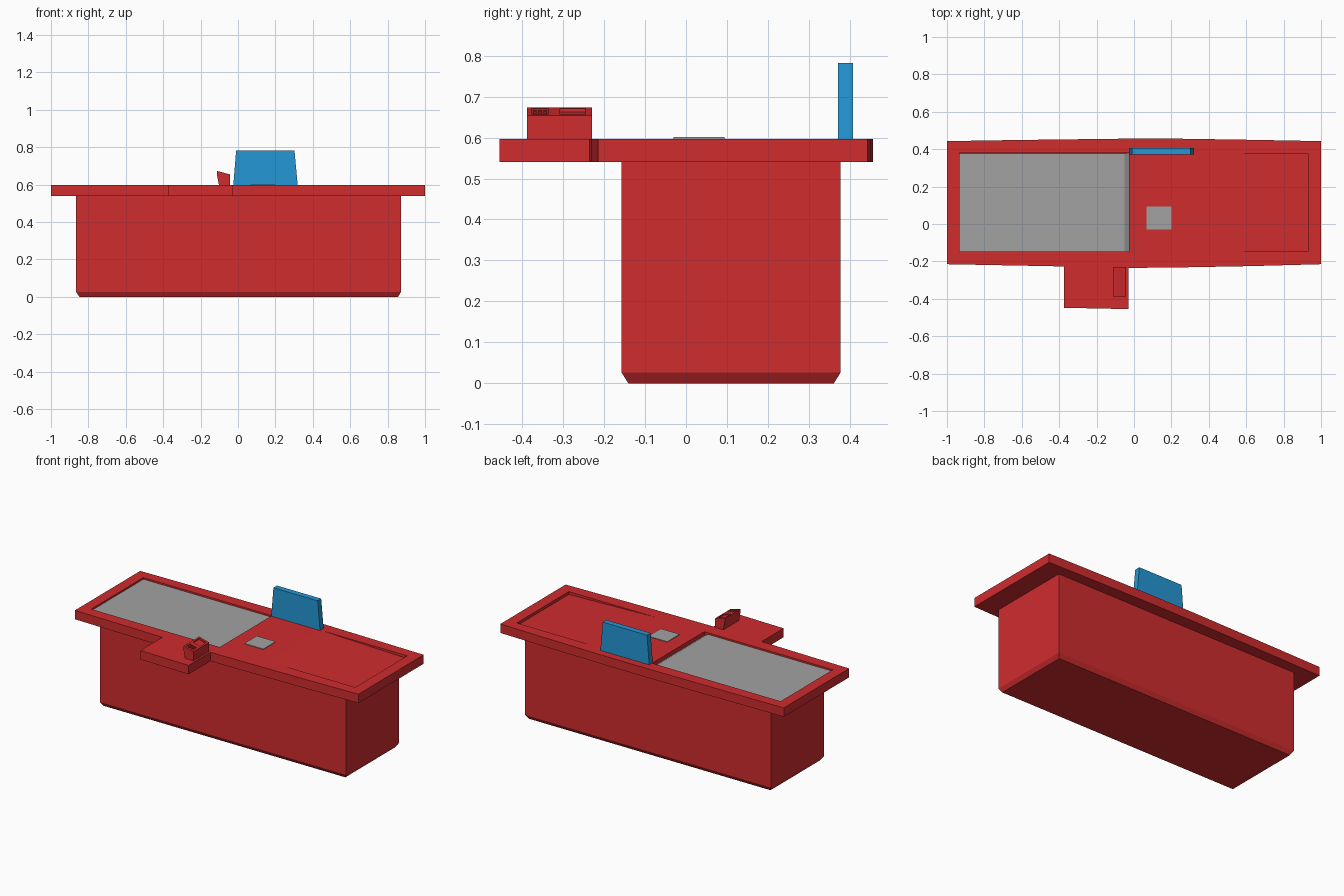
import bpy, bmesh

if "Cube" in bpy.data.objects:
    bpy.data.objects.remove(bpy.data.objects["Cube"])


def material(name, rgb):
    m = bpy.data.materials.new(name)
    m.diffuse_color = (*rgb, 1)
    m.use_nodes = True
    m.node_tree.nodes["Principled BSDF"].inputs["Base Color"].default_value = m.diffuse_color
    return m


RED = material("counter red", (0.63, 0.025, 0.027))
BLUE = material("screen blue", (0.018, 0.31, 0.66))
GREY = material("belt grey", (0.36, 0.36, 0.36))


def prism(name, profile, lo, hi, mat, axis="y"):
    """Extrude a 2D profile: axis y takes (x, z) points, axis z takes (x, y)."""
    bm = bmesh.new()

    def ring(d):
        return [bm.verts.new((a, d, b) if axis == "y" else (a, b, d)) for a, b in profile]
    r0, r1 = ring(lo), ring(hi)
    n = len(profile)
    bm.faces.new(r0)
    bm.faces.new(r1)
    for i in range(n):
        j = (i + 1) % n
        bm.faces.new((r0[i], r0[j], r1[j], r1[i]))
    bmesh.ops.recalc_face_normals(bm, faces=bm.faces)
    me = bpy.data.meshes.new(name)
    bm.to_mesh(me)
    bm.free()
    me.materials.append(mat)
    ob = bpy.data.objects.new(name, me)
    bpy.context.collection.objects.link(ob)
    return ob


def rect(x0, x1, y0, y1):
    return [(x0, y0), (x1, y0), (x1, y1), (x0, y1)]


def cut(target, cutter):
    """Subtract the cutter, apply the modifier and delete the cutter."""
    cutter.hide_render = True
    mod = target.modifiers.new("cut", "BOOLEAN")
    mod.operation = "DIFFERENCE"
    mod.solver = "EXACT"
    mod.object = cutter
    bpy.context.view_layer.objects.active = target
    bpy.ops.object.modifier_apply(modifier=mod.name)
    bpy.data.objects.remove(cutter)


# Cabinet with a chamfered foot
cabinet = prism("cabinet", rect(-0.865, 0.872, -0.157, 0.377), 0, 0.545, RED, "z")
bm = bmesh.new()
bm.from_mesh(cabinet.data)
bottom = [f for f in bm.faces if f.normal.z < -0.9]
top_edge = 0.026
ret = bmesh.ops.inset_region(bm, faces=bottom, thickness=0.023, depth=0)
inner = set(bottom[0].verts)
for v in bm.verts:
    if v.co.z < 0.01 and v not in inner:
        v.co.z = top_edge
bm.to_mesh(cabinet.data)
bm.free()

# Slightly bowed worktop with a payment ledge in front
TOP = 0.597
outline = [(-1, -0.215), (-0.63, -0.222), (-0.375, -0.227), (-0.375, -0.448),
           (-0.03, -0.455), (-0.03, -0.235), (0.25, -0.232), (0.63, -0.225), (1, -0.215),
           (1, 0.443), (0.63, 0.45), (0.25, 0.456), (-0.07, 0.456), (-0.63, 0.449), (-1, 0.443)]
worktop = prism("worktop", outline, 0.54, TOP, RED, "z")

# Belt recess and sloping bagging tray
cut(worktop, prism("belt_cutter", rect(-0.933, -0.026, 0.57, 0.7), -0.147, 0.379, RED))
cut(worktop, prism("tray_cutter", [(0.32, TOP), (0.93, 0.579), (0.93, 0.7), (0.32, 0.7)],
                   -0.147, 0.377, RED))

# Conveyor belt, curling down at its end
prism("conveyor_belt", [(-0.932, 0.565), (-0.932, 0.587), (-0.052, 0.587), (-0.028, 0.573),
                        (-0.028, 0.565)], -0.146, 0.378, GREY)

# Scanner plate
prism("scanner_plate", rect(0.066, 0.2, TOP - 0.002, 0.601), -0.03, 0.094, GREY)

# Tapered screen
prism("screen", [(-0.025, TOP), (0.319, TOP), (0.302, 0.782), (-0.01, 0.782)],
      0.371, 0.407, BLUE)


# Card terminal with a tilted top
def slope(x):
    return 0.673 - 0.27 * (x + 0.113)


def tilted(x0, x1, below, above):
    return [(x0, slope(x0) + below), (x1, slope(x1) + below),
            (x1, slope(x1) + above), (x0, slope(x0) + above)]


terminal = prism("card_terminal", [(-0.102, TOP), (-0.043, TOP), (-0.043, slope(-0.043)),
                                   (-0.113, slope(-0.113)), (-0.113, 0.652)],
                 -0.388, -0.23, RED)
cut(terminal, prism("display_cutter", tilted(-0.103, -0.053, -0.008, 0.03), -0.308, -0.245, RED))
cut(terminal, prism("keypad_cutter", tilted(-0.103, -0.053, -0.008, 0.03), -0.377, -0.335, RED))

# Keys
for i in range(3):
    for j in range(3):
        x, y = -0.1 + 0.0165 * i, -0.374 + 0.013 * j
        prism("key", tilted(x, x + 0.011, -0.009, -0.002), y, y + 0.009, RED)
